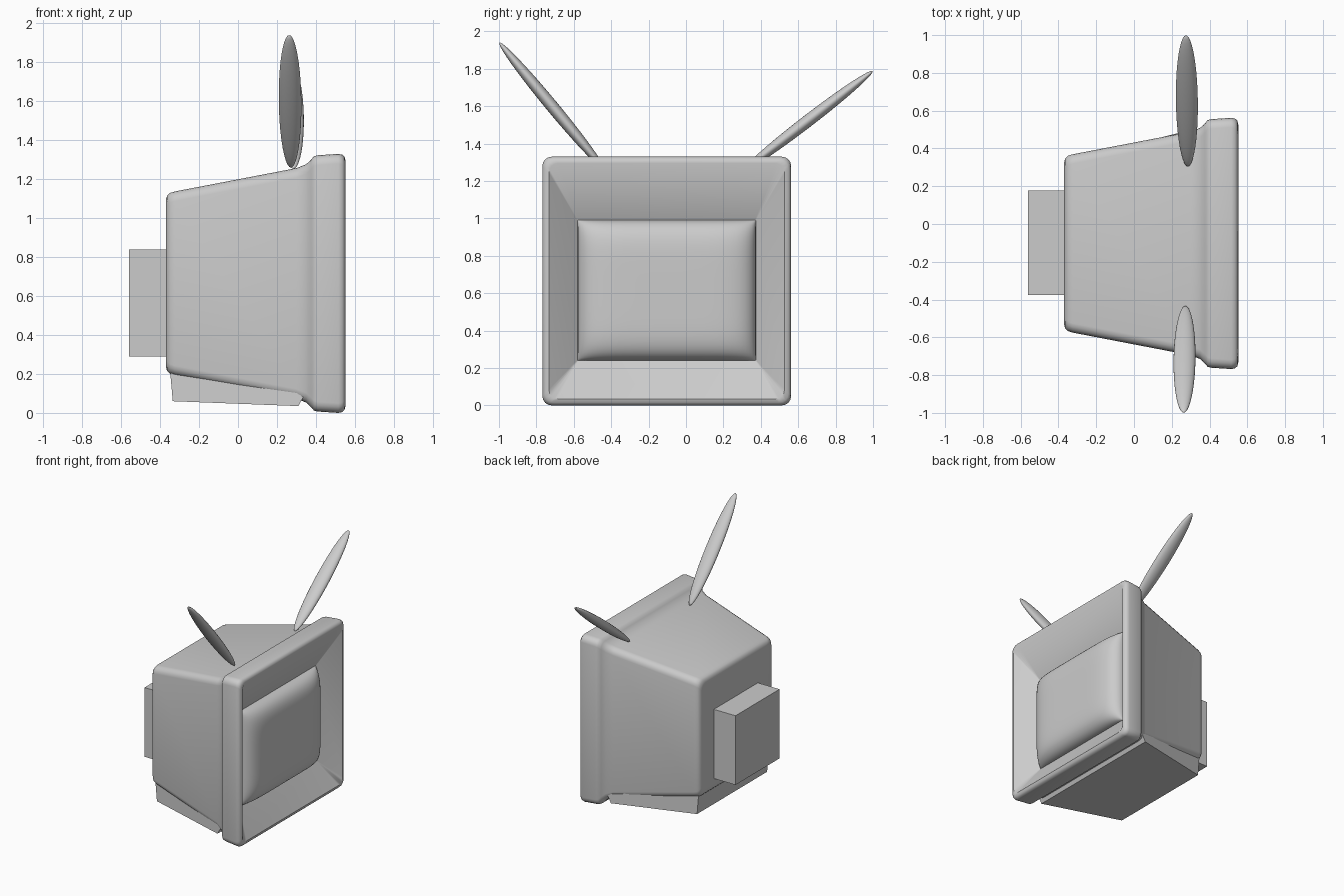
import bpy, bmesh, math
from mathutils import Matrix, Vector

if "Cube" in bpy.data.objects:
    bpy.data.objects.remove(bpy.data.objects["Cube"])

CY, CZ = -0.103, 0.665   # axis of the casing


def finish(name, bm, angle=40):
    bmesh.ops.recalc_face_normals(bm, faces=bm.faces)
    me = bpy.data.meshes.new(name)
    bm.to_mesh(me)
    bm.free()
    ob = bpy.data.objects.new(name, me)
    bpy.context.collection.objects.link(ob)
    bpy.context.view_layer.objects.active = ob
    ob.select_set(True)
    bpy.ops.object.shade_smooth_by_angle(angle=math.radians(angle))
    ob.select_set(False)
    return ob


def rounded_ring(bm, x, hy, hz, r, cy=CY, cz=CZ, steps=5):
    ring = []
    for k, (sy, sz) in enumerate([(1, 1), (-1, 1), (-1, -1), (1, -1)]):
        for i in range(steps):
            a = math.pi / 2 * (k + i / (steps - 1))
            ring.append(bm.verts.new((x, cy + sy * (hy - r) + r * math.cos(a),
                                      cz + sz * (hz - r) + r * math.sin(a))))
    return ring


def bridge(bm, a, b):
    n = len(a)
    for i in range(n):
        bm.faces.new((a[i], a[(i + 1) % n], b[(i + 1) % n], b[i]))


# Casing: tapered body flaring into a thick front frame with a sunken bowl
bm = bmesh.new()
profile = [(-0.37, 0.43), (-0.364, 0.45), (-0.35, 0.464), (-0.325, 0.472),
           (0.30, 0.592), (0.35, 0.612), (0.375, 0.635), (0.39, 0.653),
           (0.41, 0.658), (0.515, 0.665), (0.535, 0.661), (0.547, 0.65),
           (0.552, 0.63)]
rings = [rounded_ring(bm, x, h, h, 0.05) for x, h in profile]
rings.append(rounded_ring(bm, 0.42, 0.476, 0.376, 0.004, -0.103, 0.615))
for a, b in zip(rings, rings[1:]):
    bridge(bm, a, b)
bm.faces.new(rings[0])
finish("casing", bm)

# Screen: bulging pillow set into the bowl
bm = bmesh.new()
bmesh.ops.create_grid(bm, x_segments=32, y_segments=32, size=1)
for v in bm.verts:
    # pack the grid lines towards the steep edges
    u, w = (math.sin(c * math.pi / 2) for c in v.co.xy)
    bulge = max(0, (1 - u ** 6) * (1 - w ** 6)) ** 0.5
    v.co = (0.42 + 0.115 * bulge, -0.103 + 0.476 * u, 0.615 + 0.376 * w)
finish("screen", bm, 80)


def block(name, back, front):
    """Hexahedron between two yz rectangles, corners given as (x, z), y range."""
    bm = bmesh.new()
    ends = []
    for (xb, zb), (xt, zt), (y0, y1) in (back, front):
        ends.append([bm.verts.new(p) for p in
                     ((xb, y0, zb), (xb, y1, zb), (xt, y1, zt), (xt, y0, zt))])
    bridge(bm, *ends)
    for e in ends:
        bm.faces.new(e)
    return finish(name, bm, 30)


# Rear housing and wedge-shaped foot
block("rear_housing", ((-0.56, 0.29), (-0.56, 0.84), (-0.375, 0.178)),
      ((-0.35, 0.29), (-0.35, 0.84), (-0.375, 0.178)))
block("foot_wedge", ((-0.335, 0.06), (-0.35, 0.23), (-0.54, 0.34)),
      ((0.31, 0.035), (0.345, 0.10), (-0.70, 0.50)))


# Antennae: flattened, tapered ellipsoids splayed to both sides
def antenna(name, base, tip):
    base, tip = Vector(base), Vector(tip)
    d = (tip - base).normalized()
    side = d.cross(Vector((1, 0, 0))).normalized()
    wide = side.cross(d)
    m = Matrix((wide * 0.058, side * 0.033, (tip - base) / 2)).transposed().to_4x4()
    m.translation = (base + tip) / 2
    bm = bmesh.new()
    bmesh.ops.create_uvsphere(bm, u_segments=24, v_segments=20, radius=1)
    bm.transform(m)
    finish(name, bm, 60)


antenna("antenna_left", (0.272, -0.435, 1.26), (0.263, -0.998, 1.94))
antenna("antenna_right", (0.285, 0.305, 1.255), (0.275, 0.998, 1.788))
